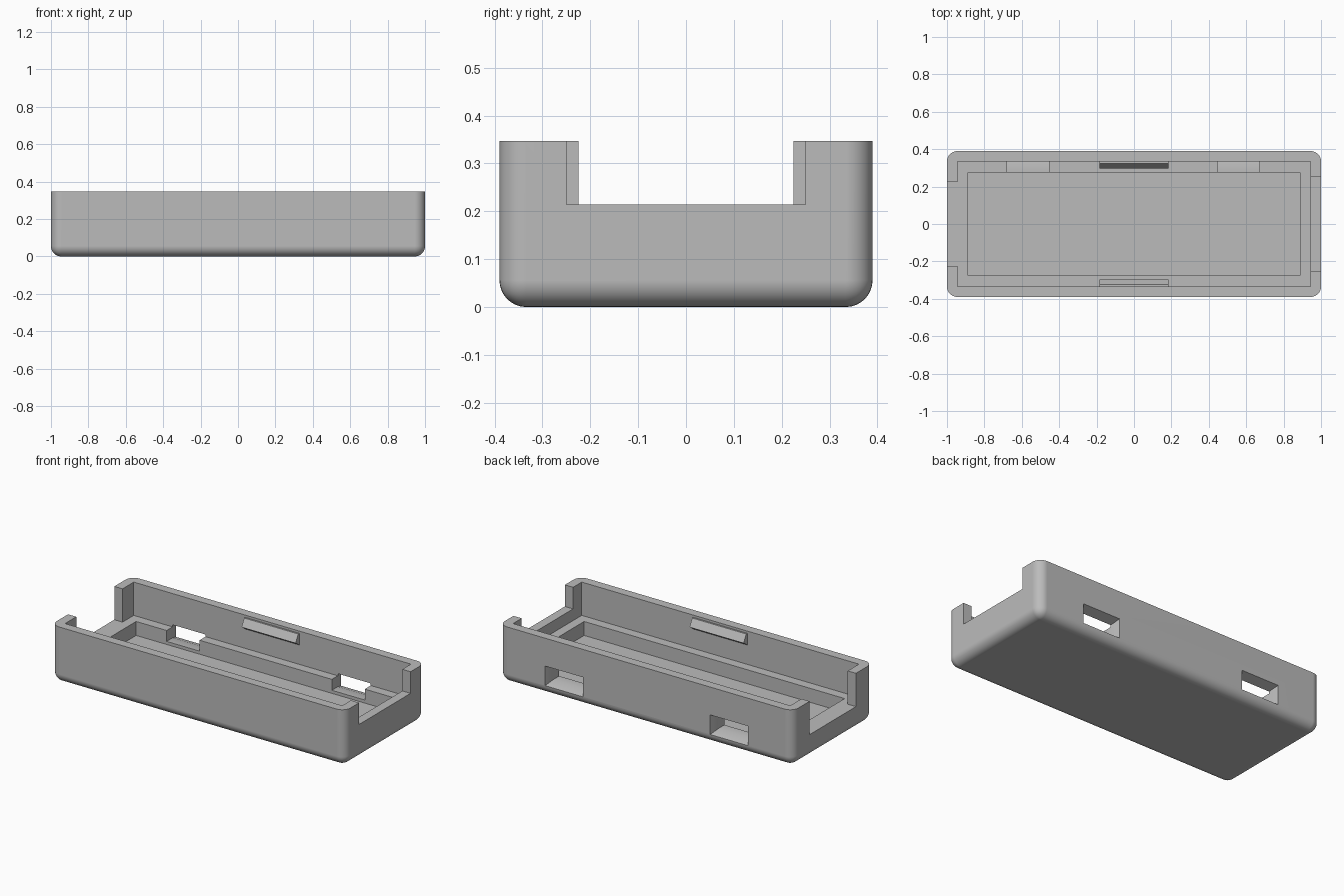
import bpy, bmesh, math
from mathutils import Vector

old = bpy.data.objects.get("Cube")
if old:
    bpy.data.objects.remove(old, do_unlink=True)

LENGTH, DEPTH, HEIGHT = 1.0, 0.39, 0.347   # half length, half depth, full height
WALL = 0.056
LEDGE, FLOOR = 0.142, 0.056
INNER_Y = DEPTH - WALL

grey = bpy.data.materials.new("matte grey plastic")
grey.use_nodes = True
grey.diffuse_color = (0.5, 0.5, 0.5, 1)
grey.node_tree.nodes["Principled BSDF"].inputs["Base Color"].default_value = (0.5, 0.5, 0.5, 1)


def finish(name, bm):
    bmesh.ops.recalc_face_normals(bm, faces=bm.faces[:])
    mesh = bpy.data.meshes.new(name)
    bm.to_mesh(mesh)
    bm.free()
    mesh.materials.append(grey)
    obj = bpy.data.objects.new(name, mesh)
    bpy.context.collection.objects.link(obj)
    return obj


def box_mesh(low, high):
    bm = bmesh.new()
    bmesh.ops.create_cube(bm, size=1)
    low, high = Vector(low), Vector(high)
    for v in bm.verts:
        v.co = (low + high) / 2 + v.co * (high - low)
    return bm


def carve(target, bm):
    """Subtract a solid from the target."""
    cutter = finish("cutter", bm)
    cutter.hide_render = True
    mod = target.modifiers.new("cut", "BOOLEAN")
    mod.operation, mod.solver, mod.object = "DIFFERENCE", "EXACT", cutter
    bpy.context.view_layer.objects.active = target
    bpy.ops.object.modifier_apply(modifier=mod.name)
    bpy.data.objects.remove(cutter, do_unlink=True)


# Tray: block with rounded bottom and rounded upright corners
bm = box_mesh((-LENGTH, -DEPTH, 0), (LENGTH, DEPTH, HEIGHT))
round_edges = [e for e in bm.edges if any(v.co.z < 0.01 for v in e.verts)]
bmesh.ops.bevel(bm, geom=round_edges, offset=0.056, segments=8, profile=0.5, affect="EDGES")
tray = finish("tray", bm)

# Stepped cavity
top = HEIGHT + 0.1
carve(tray, box_mesh((-LENGTH + WALL, -INNER_Y, LEDGE), (LENGTH - WALL, INNER_Y, top)))
carve(tray, box_mesh((-0.887, -0.276, FLOOR), (0.887, 0.276, top)))

# End openings: the one on the right reaches down to the ledge
carve(tray, box_mesh((-1.1, -0.225, LEDGE), (-0.9, 0.225, top)))
carve(tray, box_mesh((0.92, -0.25, 0.214), (1.1, 0.25, top)))

# Port holes in the back wall: straight inside, flared outside
for x in (-0.567, 0.558):
    carve(tray, box_mesh((x - 0.112, 0.2, 0.075), (x + 0.112, INNER_Y + 0.002, 0.155)))
    bm = box_mesh((x - 0.112, INNER_Y, 0.075), (x + 0.112, DEPTH + 0.01, 0.155))
    for v in bm.verts:
        if v.co.y > DEPTH:
            v.co.x += math.copysign(0.02, v.co.x - x)
            v.co.z += math.copysign(0.024, v.co.z - 0.115)
    carve(tray, bm)

# Smooth rounded corners, sharp rims
bpy.ops.object.select_all(action="DESELECT")
tray.select_set(True)
bpy.context.view_layer.objects.active = tray
bpy.ops.object.shade_smooth_by_angle(angle=math.radians(30))
weighted = tray.modifiers.new("weighted normals", "WEIGHTED_NORMAL")
weighted.keep_sharp = True

# Snap catches on the inside of the long walls
profile = [(INNER_Y + 0.005, 0.333), (0.323, 0.333), (0.297, 0.287), (INNER_Y + 0.005, 0.258)]
for name, side in (("back_catch", 1), ("front_catch", -1)):
    bm = bmesh.new()
    face = bm.faces.new([bm.verts.new((-0.184, side * y, z)) for y, z in profile])
    ext = bmesh.ops.extrude_face_region(bm, geom=[face], use_keep_orig=True)
    moved = [g for g in ext["geom"] if isinstance(g, bmesh.types.BMVert)]
    bmesh.ops.translate(bm, vec=(0.368, 0, 0), verts=moved)
    finish(name, bm)
